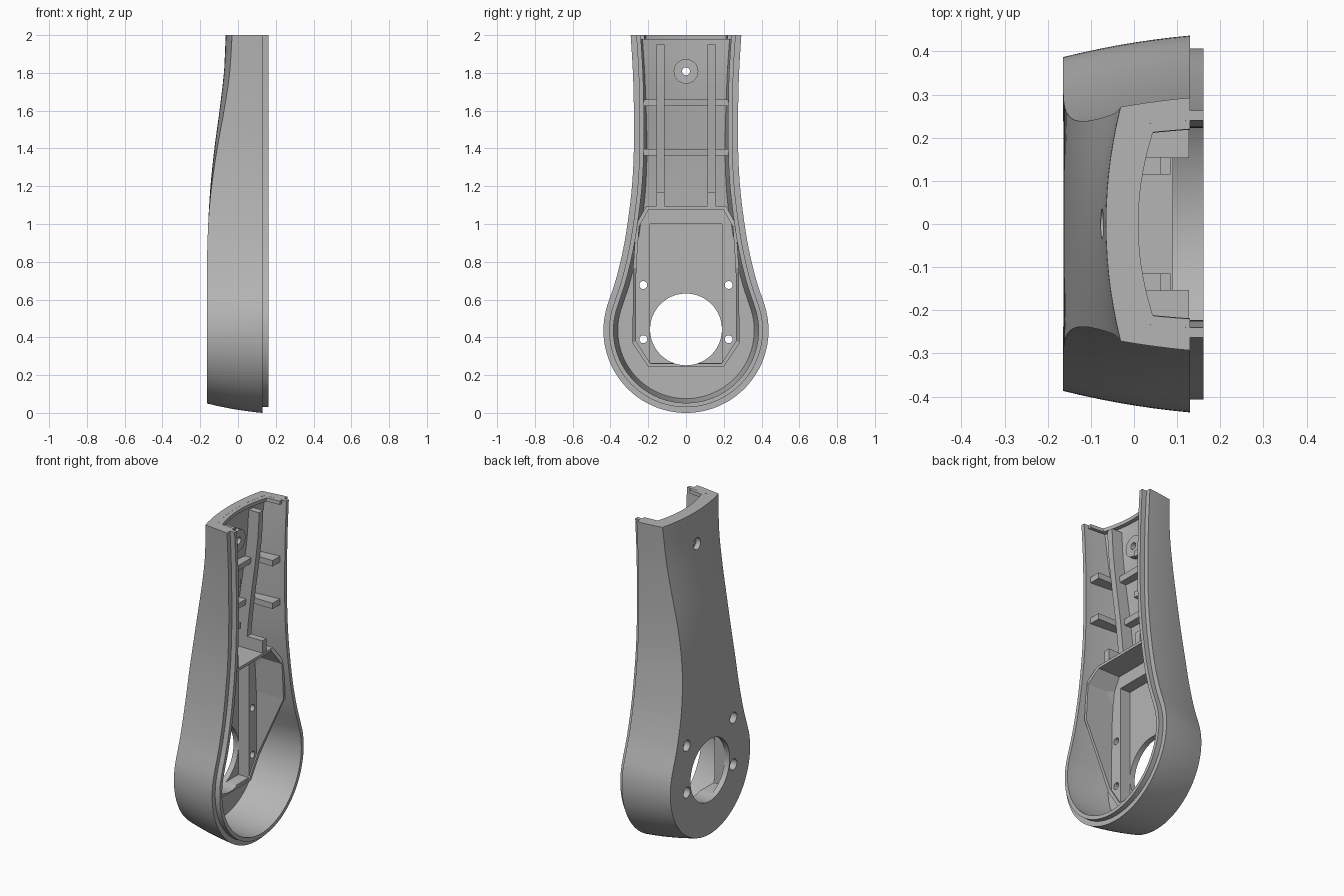
import bpy, bmesh, math
from math import sin, cos, pi, radians

cube = bpy.data.objects.get("Cube")
if cube:
    bpy.data.objects.remove(cube, do_unlink=True)

GREY = 0.46
mat = bpy.data.materials.new("plain grey")
mat.use_nodes = True
mat.diffuse_color = (GREY, GREY, GREY, 1)
mat.node_tree.nodes["Principled BSDF"].inputs["Base Color"].default_value = (GREY, GREY, GREY, 1)


def loft(name, sections, cyclic=False, cap_end=True):
    """Skin a row of closed sections that all have the same point count."""
    bm = bmesh.new()
    rows = [[bm.verts.new(p) for p in s] for s in sections]
    n = len(rows[0])
    pairs = list(zip(rows, rows[1:])) + ([(rows[-1], rows[0])] if cyclic else [])
    for a, b in pairs:
        for i in range(n):
            j = (i + 1) % n
            bm.faces.new((a[i], a[j], b[j], b[i]))
    if not cyclic:
        bm.faces.new(rows[0])
        if cap_end:
            bm.faces.new(rows[-1])
    bmesh.ops.remove_doubles(bm, verts=bm.verts, dist=1e-5)
    bmesh.ops.recalc_face_normals(bm, faces=bm.faces)
    me = bpy.data.meshes.new(name)
    bm.to_mesh(me)
    bm.free()
    me.materials.append(mat)
    ob = bpy.data.objects.new(name, me)
    bpy.context.collection.objects.link(ob)
    return ob


def extrude_x(name, outline, x0, x1):
    return loft(name, [[(x, y, z) for y, z in outline] for x in (x0, x1)])


def cylinder(name, y, z, r, x0, x1, n=48):
    ring = [(y + r * cos(2 * pi * k / n), z + r * sin(2 * pi * k / n)) for k in range(n)]
    return extrude_x(name, ring, x0, x1)


def bar(name, y0, y1, z0, z1, low, high, steps=1):
    """Rib running up the neck, with bottom and top given as functions of z."""
    zs = [z0 + (z1 - z0) * k / steps for k in range(steps + 1)]
    return loft(name, [[(low(z), y0, z), (low(z), y1, z), (high(z), y1, z), (high(z), y0, z)] for z in zs])


def select(ob):
    bpy.ops.object.select_all(action='DESELECT')
    ob.select_set(True)
    bpy.context.view_layer.objects.active = ob


def cut(ob, cutters):
    select(ob)
    for c in cutters:
        m = ob.modifiers.new("cut", 'BOOLEAN')
        m.operation, m.solver, m.object = 'DIFFERENCE', 'EXACT', c
        bpy.ops.object.modifier_apply(modifier=m.name)


def smooth(table, z):
    """Smooth interpolation through (z, value) points."""
    z = min(max(z, table[0][0]), table[-1][0])
    i = max(k for k in range(len(table) - 1) if table[k][0] <= z)

    def slope(k):
        a, b = table[max(k - 1, 0)], table[min(k + 1, len(table) - 1)]
        return (b[1] - a[1]) / (b[0] - a[0])
    (z0, v0), (z1, v1) = table[i], table[i + 1]
    h = z1 - z0
    t = (z - z0) / h
    return (v0 * (1 + 2 * t) * (1 - t) ** 2 + v1 * t * t * (3 - 2 * t)
            + h * t * (1 - t) * (slope(i) * (1 - t) - slope(i + 1) * t))


# Shape of the casing: half width, back depth and back crown along its height
R = 0.437
WIDTH = [(0.5, 0.438), (0.586, 0.411), (0.7, 0.373), (0.85, 0.336), (1.0, 0.31),
         (1.2, 0.286), (1.4, 0.276), (1.6, 0.276), (1.8, 0.281), (2.0, 0.293)]
BACK = [(0, -0.163), (0.8, -0.163), (1.0, -0.158), (1.2, -0.146), (1.4, -0.125),
        (1.6, -0.098), (1.8, -0.075), (2.0, -0.065)]
CROWN = [(0, 0), (1.0, 0), (1.3, 0.01), (1.7, 0.028), (2.0, 0.034)]
RIM, LIP, WALL = 0.13, 0.161, 0.053


def draft(x):
    u = RIM - x
    return 0.09 * u + 0.27 * u * u


def back(z):
    return smooth(BACK, z)


def floor(z):
    return back(z) + 0.05


# Half outline from the neck end down round the bowl
path = [(smooth(WIDTH, 2 - 1.4 * k / 42), 2 - 1.4 * k / 42) for k in range(43)]
path += [(R * cos(a), R + R * sin(a)) for a in (radians(20 - 110 * k / 40) for k in range(41))]
last = len(path) - 1


def frame(i):
    """Outline point with its outward direction."""
    y, z = path[i]
    if i == 0:
        return y, z, 1, 0
    if i == last:
        return 0, 0, 0, -1
    dy, dz = path[i + 1][0] - path[i - 1][0], path[i + 1][1] - path[i - 1][1]
    d = math.hypot(dy, dz)
    return y, z, -dz / d, dy / d


def inset(fr, x, o):
    y, z, ny, nz = fr
    return (x, y - o * ny, z - o * nz)


def mirror(points):
    return [(a, -b, c) for a, b, c in reversed(points)]


def skin(fr, depth, base, scale, steps=7, cols=14):
    """One wall, across the back, and up the other wall."""
    crown = smooth(CROWN, fr[1])
    xs = [RIM + (depth + crown - RIM) * k / steps for k in range(steps + 1)]
    side = [inset(fr, x, base + scale * draft(x)) for x in xs]
    _, ey, ez = side[-1]
    ts = [1 - 2 * k / cols for k in range(1, cols)]
    return side + [(depth + crown * t * t, ey * t, ez) for t in ts] + mirror(side)


def section(i):
    fr = frame(i)
    z = fr[1]
    outer_lip = [inset(fr, LIP, 0.03), inset(fr, RIM, 0.03)]
    inner_lip = [inset(fr, LIP, WALL)]
    return (outer_lip + skin(fr, back(z), 0, 1) + mirror(outer_lip) + mirror(inner_lip)
            + skin(fr, floor(z), WALL, 0.6)[::-1] + inner_lip)


casing = loft("casing_shell", [section(i) for i in range(last + 1)], cap_end=False)

# Thickened edge at the neck end
flange = []
for z in (1.978, 1.9995):
    fr = (smooth(WIDTH, z), z, 1, 0)
    flange.append(skin(fr, back(z) + 0.03, 0.035, 0.8) + skin(fr, back(z) + 0.075, 0.073, 0.75)[::-1])
loft("neck_end_flange", flange)

# Chamber for the round opening: raised floor with a rim that slopes away
half = [(0.21, 1.095), (0.264, 1.0), (0.28, 0.77), (0.283, 0.37), (0.2, 0.245)]
outline = half + [(-y, z) for y, z in reversed(half)]
chamber = extrude_x("chamber_floor", outline, -0.13, -0.06)


def rim_top(z):
    if z > 1.05:
        return 0.09
    return 0.125 if z >= 0.77 else max(-0.052, 0.125 - 0.177 * (0.77 - z) / 0.4)


chamber_wall = loft("chamber_wall", [[(-0.115, y, z), (rim_top(z), y, z),
                    (rim_top(z), y * 0.94, 0.67 + (z - 0.67) * 0.96),
                    (-0.115, y * 0.94, 0.67 + (z - 0.67) * 0.96)] for y, z in outline], cyclic=True)

# Neck ribs
for s, side in ((1, "left"), (-1, "right")):
    bar("long_rib_" + side, s * 0.115, s * 0.155, 1.09, 1.95,
        lambda z: floor(z) - 0.02, lambda z: floor(z) + 0.08, 16)
    bar("rib_end_block_" + side, s * 0.115, s * 0.155, 1.085, 1.17,
        lambda z: floor(z) - 0.02, lambda z: 0.085)
    for k, z in enumerate((1.38, 1.642)):
        bar(f"cross_rib_{side}_{k}", s * 0.153, s * 0.232, z - 0.018, z + 0.018,
            lambda z: floor(z) - 0.01, lambda z: 0.128)
for k, z in enumerate((1.38, 1.642)):
    bar(f"cross_rib_middle_{k}", -0.155, 0.155, z - 0.018, z + 0.018,
        lambda z: floor(z) - 0.02, lambda z: floor(z) + 0.05)

# Screw boss near the neck end
BOSS = 1.808
boss = cylinder("screw_boss", 0, BOSS, 0.065, floor(BOSS) - 0.02, floor(BOSS) + 0.03)

# Openings: pocket, round hole, screw holes with wider seats at the back
pocket = extrude_x("pocket_cutter", [(-0.19, 0.264), (0.19, 0.264), (0.19, 1.0), (-0.19, 1.0)], -0.13, 0.3)
round_hole = cylinder("round_cutter", 0, 0.442, 0.19, -0.3, 0.3, 96)
cutters = [pocket, round_hole]
for y in (-0.226, 0.226):
    for z in (0.39, 0.677):
        cutters += [cylinder("screw_cutter", y, z, 0.021, -0.3, 0.3, 24),
                    cylinder("seat_cutter", y, z, 0.033, -0.3, -0.125, 32)]
boss_cutters = [cylinder("boss_cutter", 0, BOSS, 0.021, -0.3, 0.3, 24),
                cylinder("boss_seat_cutter", 0, BOSS, 0.035, -0.3, -0.045, 32)]
cut(casing, cutters + boss_cutters)
cut(chamber, cutters)
cut(chamber_wall, [round_hole])
cut(boss, boss_cutters)
for c in cutters + boss_cutters:
    bpy.data.objects.remove(c, do_unlink=True)

# Shading
for ob in (casing, chamber, boss):
    select(ob)
    bpy.ops.object.shade_smooth_by_angle(angle=radians(28))
